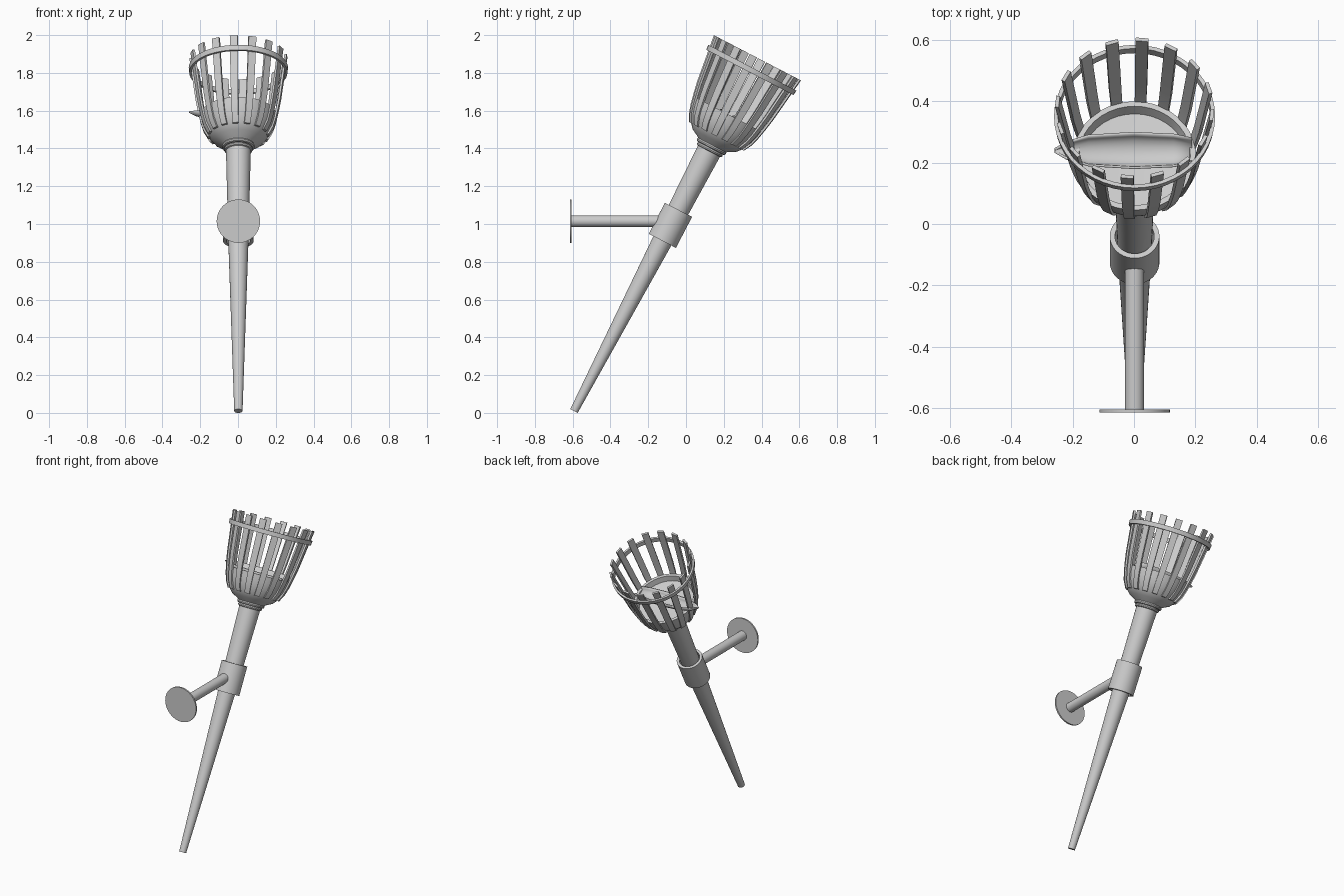
import bpy, bmesh, math
from mathutils import Matrix, Vector

if "Cube" in bpy.data.objects:
    bpy.data.objects.remove(bpy.data.objects["Cube"])

# Tilted frame of the torch: local z runs from the handle tip to the basket rim
TILT = Matrix.Translation((0.002, -0.593, 0.01)) @ Matrix.Rotation(math.radians(-27.45), 4, 'X')


def finish(bm, name, matrix):
    bmesh.ops.recalc_face_normals(bm, faces=bm.faces)
    me = bpy.data.meshes.new(name)
    bm.to_mesh(me)
    bm.free()
    ob = bpy.data.objects.new(name, me)
    bpy.context.collection.objects.link(ob)
    ob.matrix_world = matrix
    bpy.ops.object.select_all(action='DESELECT')
    ob.select_set(True)
    bpy.context.view_layer.objects.active = ob
    bpy.ops.object.shade_smooth_by_angle(angle=math.radians(35))
    return ob


def lathe(name, profile, matrix=TILT, closed=False, n=40):
    """Spin (radius, height) points about local z."""
    bm = bmesh.new()
    rings = []
    for r, z in profile:
        if r == 0:
            rings.append([bm.verts.new((0, 0, z))] * n)
        else:
            rings.append([bm.verts.new((r * math.cos(2 * math.pi * i / n),
                                        r * math.sin(2 * math.pi * i / n), z)) for i in range(n)])
    pairs = list(zip(rings, rings[1:]))
    if closed:
        pairs.append((rings[-1], rings[0]))
    for a, b in pairs:
        for i in range(n):
            j = (i + 1) % n
            vs = list(dict.fromkeys((a[i], a[j], b[j], b[i])))
            bm.faces.new(vs)
    return finish(bm, name, matrix)


def bead(r, z, t):
    return [(r + t * math.cos(k * math.pi / 4), z + t * math.sin(k * math.pi / 4)) for k in range(8)]


# Tapered handle and the sleeve that holds it
lathe("handle", [(0, 0), (0.022, 0), (0.053, 1.0), (0.066, 1.57), (0, 1.57)])
lathe("sleeve", [(0.064, 1.015), (0.081, 1.015), (0.081, 1.2), (0.064, 1.2)], closed=True)

# Wall arm and round wall plate
WALL = Matrix.Translation((0.002, -0.615, 1.015)) @ Matrix.Rotation(-math.pi / 2, 4, 'X')
lathe("wall_plate", [(0, 0), (0.115, 0), (0.115, 0.01), (0, 0.01)], WALL)
lathe("wall_arm", [(0, 0.008), (0.031, 0.008), (0.031, 0.49), (0, 0.49)], WALL)

# Neck bead and rounded bowl with a shallow floor
lathe("neck_bead_lower", bead(0.066, 1.56, 0.01), closed=True)
lathe("neck_bead_upper", bead(0.076, 1.579, 0.011), closed=True)
lathe("bowl", [(0, 1.57), (0.07, 1.572), (0.09, 1.592), (0.13, 1.613), (0.16, 1.648),
               (0.181, 1.69), (0.193, 1.73), (0.2, 1.77), (0.182, 1.77), (0.172, 1.735), (0, 1.72)])

# Ring of upright bars growing out of the bowl
bar_path = [(0.157, 1.638), (0.18, 1.68), (0.195, 1.73), (0.208, 1.79), (0.219, 1.85), (0.253, 2.107)]
bm = bmesh.new()
for k in range(16):
    rot = Matrix.Rotation(math.radians(-95.5 + 22.5 * k), 3, 'Z')
    prev = None
    for i, (r, z) in enumerate(bar_path):
        w = 0.016 + 0.005 * i / (len(bar_path) - 1)
        sec = [bm.verts.new(rot @ Vector(p)) for p in
               ((r - 0.006, -w, z), (r + 0.006, -w, z), (r + 0.006, w, z), (r - 0.006, w, z))]
        if prev:
            for a in range(4):
                b = (a + 1) % 4
                bm.faces.new((prev[a], prev[b], sec[b], sec[a]))
        else:
            bm.faces.new(sec)
        prev = sec
    bm.faces.new(prev)
finish(bm, "basket_bars", TILT)

# Hoop around the bars
lathe("basket_hoop", [(0.247, 2.02), (0.26, 2.02), (0.263, 2.048), (0.25, 2.048)], closed=True, n=48)

# Curved sliver of fuel lying across the bowl, its tip poking out on the left
bm = bmesh.new()
rows = []
for x, s in ((-0.26, 0.12), (-0.22, 0.5), (-0.15, 0.85), (0, 1), (0.13, 0.9), (0.19, 0.7)):
    rows.append([bm.verts.new((x, -0.062 * s * math.cos(a * math.pi / 8),
                               -0.05 * s * math.sin(a * math.pi / 8))) for a in range(9)])
for a, b in zip(rows, rows[1:]):
    for i in range(8):
        bm.faces.new((a[i], a[i + 1], b[i + 1], b[i]))
fuel = finish(bm, "fuel_sliver", Matrix.Translation((0, 0.24, 1.595)) @ Matrix.Rotation(math.radians(-12), 4, 'X'))
solid = fuel.modifiers.new("thickness", 'SOLIDIFY')
solid.thickness = 0.008
